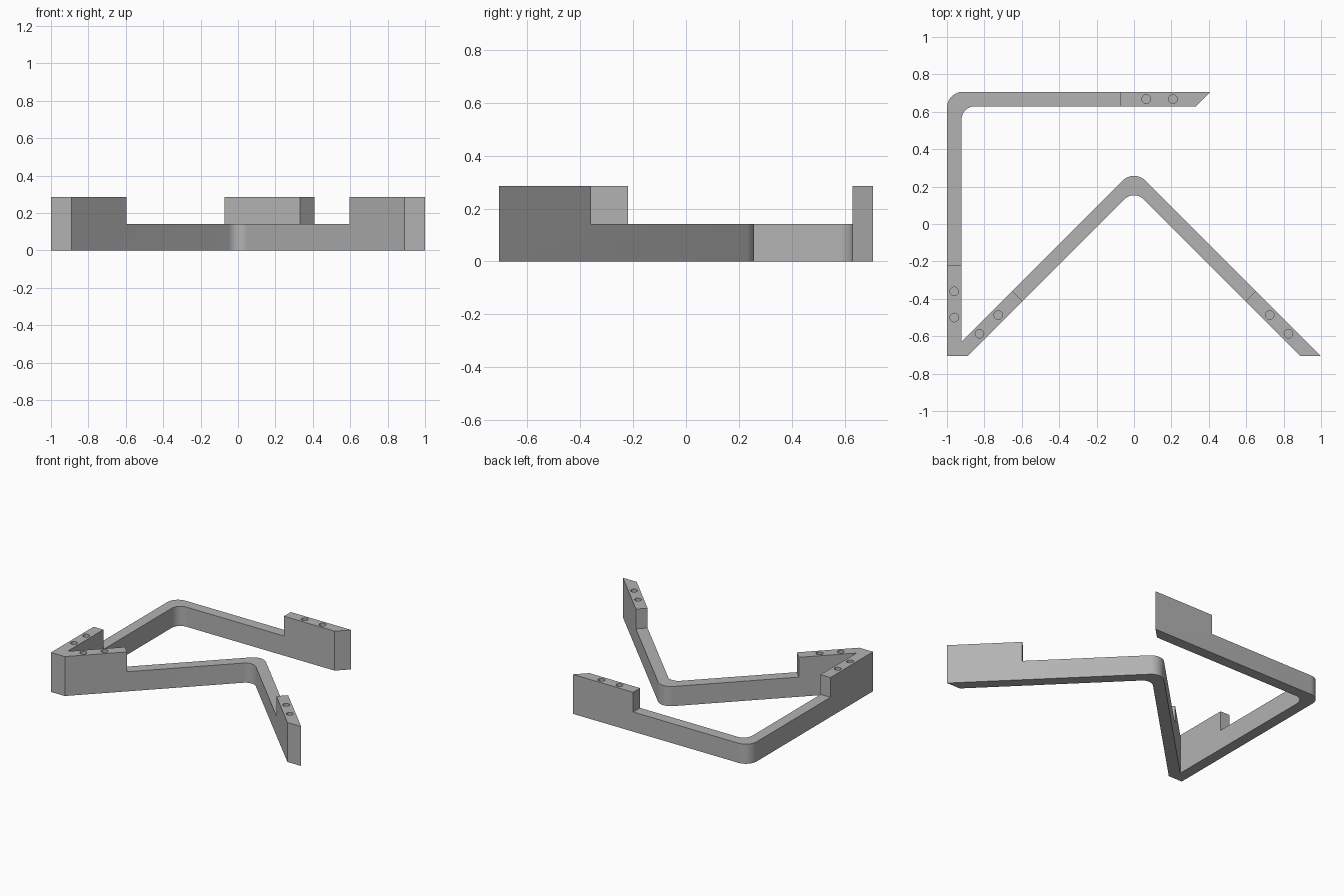
import bpy, bmesh, math

if "Cube" in bpy.data.objects:
    bpy.data.objects.remove(bpy.data.objects["Cube"])

H, STEP = 0.285, 0.142        # full height of the ends, height of the low span
E, T = 0.707, 0.078           # half depth, bar thickness
R_OUT, R_IN = 0.086, 0.07     # corner radii
HOLE_R, HOLE_DEPTH = 0.023, 0.1

grey = bpy.data.materials.new("grey")
grey.diffuse_color = (0.45, 0.45, 0.45, 1)
grey.use_nodes = True
grey.node_tree.nodes["Principled BSDF"].inputs["Base Color"].default_value = grey.diffuse_color


def arc(cx, cy, r, a0, a1, n=12):
    angles = [math.radians(a0 + (a1 - a0) * i / n) for i in range(n + 1)]
    return [(cx + r * math.cos(a), cy + r * math.sin(a)) for a in angles]


def prism(name, outline, z0, z1):
    """Extrude a plan outline between two heights."""
    bm = bmesh.new()
    face = bm.faces.new([bm.verts.new((x, y, z0)) for x, y in outline])
    top = bmesh.ops.extrude_face_region(bm, geom=[face])["geom"]
    verts = [v for v in top if isinstance(v, bmesh.types.BMVert)]
    bmesh.ops.translate(bm, verts=verts, vec=(0, 0, z1 - z0))
    bmesh.ops.recalc_face_normals(bm, faces=bm.faces)
    mesh = bpy.data.meshes.new(name)
    bm.to_mesh(mesh)
    bm.free()
    mesh.materials.append(grey)
    obj = bpy.data.objects.new(name, mesh)
    bpy.context.collection.objects.link(obj)
    return obj


def cut(obj, outline, z0):
    """Remove everything above z0 inside a plan outline."""
    cutter = prism("cutter", outline, z0, H + 0.1)
    cutter.hide_render = True
    mod = obj.modifiers.new("cut", "BOOLEAN")
    mod.operation, mod.solver, mod.object = "DIFFERENCE", "EXACT", cutter
    bpy.context.view_layer.objects.active = obj
    bpy.ops.object.modifier_apply(modifier=mod.name)
    bpy.data.objects.remove(cutter)


def bracket(name, outline, low_area, holes):
    obj = prism(name, outline, 0, H)
    cut(obj, low_area, STEP)
    for x, y in holes:
        cut(obj, arc(x, y, HOLE_R, 0, 345, 23), H - HOLE_DEPTH)
    bpy.ops.object.select_all(action="DESELECT")
    obj.select_set(True)
    bpy.context.view_layer.objects.active = obj
    bpy.ops.object.shade_smooth_by_angle(angle=math.radians(30))


# Right-angled bracket with mitred ends
xi, yi = -1 + T, E - T
corner_outline = (
    [(-1, -E)]
    + arc(-1 + R_OUT, E - R_OUT, R_OUT, 180, 90)
    + [(0.41, E), (0.41 - T, yi)]
    + arc(xi + R_IN, yi - R_IN, R_IN, 90, 180)
    + [(xi, -E + T)]
)
bracket("corner_bracket", corner_outline,
        [(-2, -0.22), (-0.073, -0.22), (-0.073, 2), (-2, 2)],
        [(-0.961, -0.36), (-0.961, -0.5), (0.065, 0.668), (0.208, 0.668)])

# V-shaped bracket with ends cut square to the front
so = 1 - E
si = so - T * math.sqrt(2)
vee_outline = (
    [(1, -E)]
    + arc(0, so - R_OUT * math.sqrt(2), R_OUT, 45, 135)
    + [(-1, -E), (-si - E, -E)]
    + arc(0, si - R_IN * math.sqrt(2), R_IN, 135, 45)
    + [(si + E, -E)]
)
bracket("vee_bracket", vee_outline,
        [(0, -1.01), (1.4, 0.39), (0, 1.79), (-1.4, 0.39)],
        [(s * x, y) for s in (-1, 1) for x, y in ((0.726, -0.487), (0.826, -0.587))])
